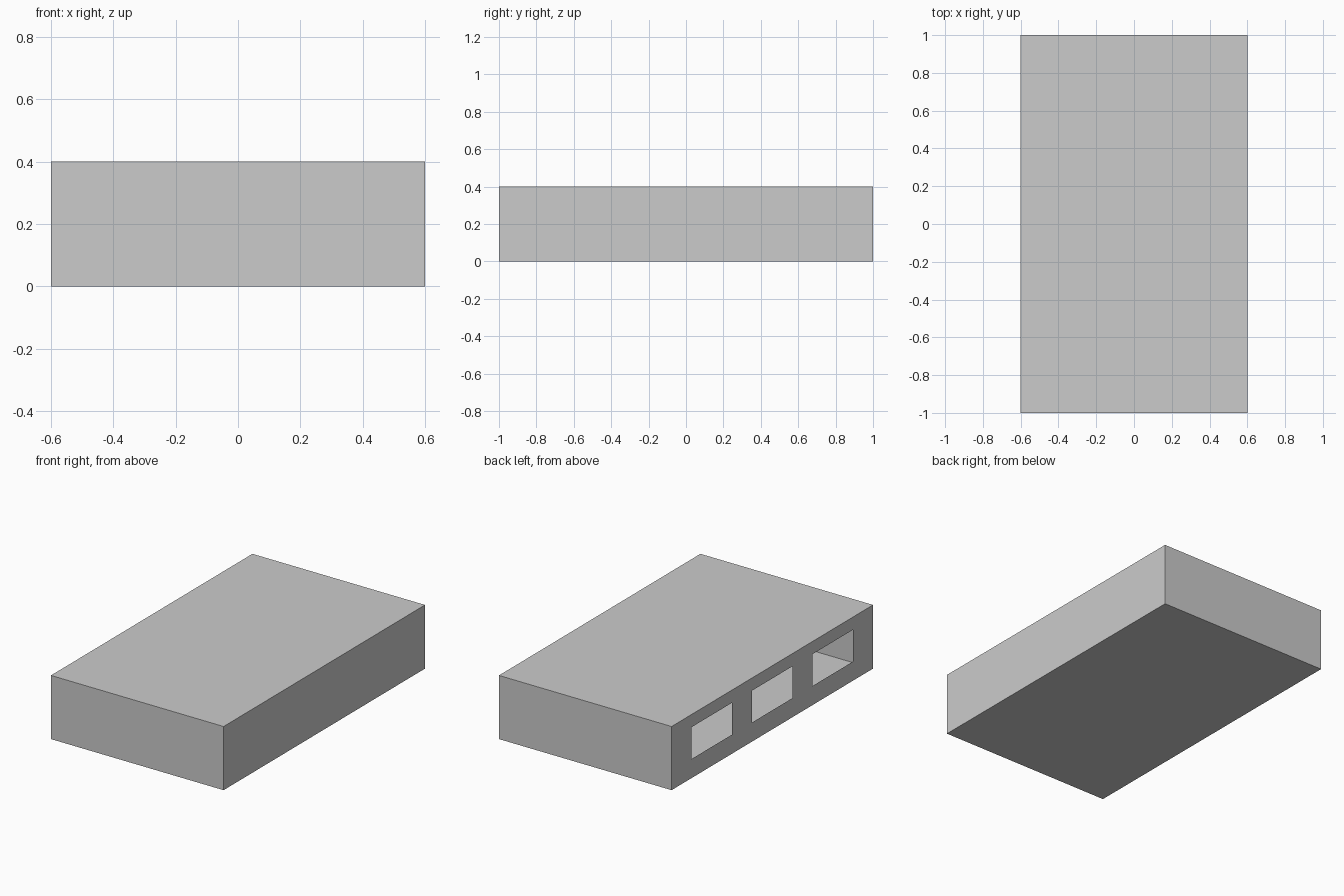
import bpy
import bmesh
from mathutils import Vector

if "Cube" in bpy.data.objects:
    bpy.data.objects.remove(bpy.data.objects["Cube"])

WIDTH, LENGTH, HEIGHT = 1.2, 2.0, 0.4
WINDOW_Y = (-0.6, 0.0, 0.6)      # window centres along the left wall
WINDOW_HALF = 0.2
WINDOW_Z = (0.12, 0.32)

bm = bmesh.new()

# Thin-walled closed shell
bmesh.ops.create_cube(bm, size=1)
bmesh.ops.scale(bm, vec=(WIDTH, LENGTH, HEIGHT), verts=bm.verts)
bmesh.ops.translate(bm, vec=(0, 0, HEIGHT / 2), verts=bm.verts)


def left_faces():
    return [f for f in bm.faces if f.calc_center_median().x < -WIDTH / 2 + 1e-4]


def cut_left_wall(point, normal):
    faces = left_faces()
    edges = list({e for f in faces for e in f.edges})
    verts = list({v for f in faces for v in f.verts})
    bmesh.ops.bisect_plane(bm, geom=verts + edges + faces,
                           plane_co=Vector(point), plane_no=Vector(normal))


# Cut window outlines into the left wall only
for y in WINDOW_Y:
    for side in (-1, 1):
        cut_left_wall((0, y + side * WINDOW_HALF, 0), (0, 1, 0))
for z in WINDOW_Z:
    cut_left_wall((0, 0, z), (0, 0, 1))


# Open the three windows
def is_window(face):
    c = face.calc_center_median()
    return (WINDOW_Z[0] < c.z < WINDOW_Z[1]
            and any(abs(c.y - y) < WINDOW_HALF for y in WINDOW_Y))


bmesh.ops.delete(bm, geom=[f for f in left_faces() if is_window(f)],
                 context='FACES')

mesh = bpy.data.meshes.new("box_shell")
bm.to_mesh(mesh)
bm.free()
bpy.context.collection.objects.link(bpy.data.objects.new("box_shell", mesh))
